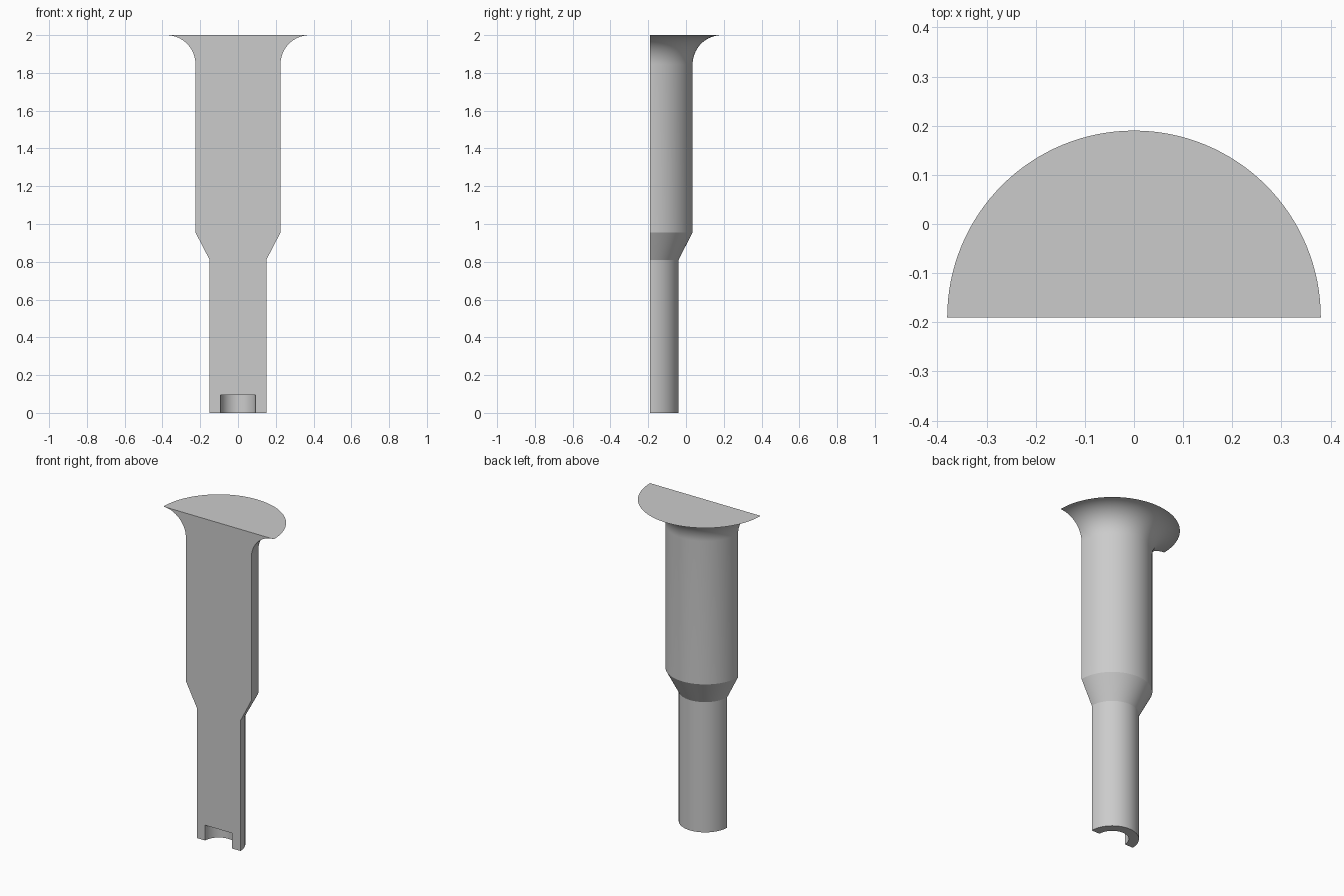
import bpy, bmesh, math
from mathutils import Vector

cube = bpy.data.objects.get("Cube")
if cube:
    bpy.data.objects.remove(cube, do_unlink=True)

AXIS_Y = -0.19
SEGMENTS = 64

# Grey material
grey = bpy.data.materials.new("plain grey")
grey.use_nodes = True
color = (0.6, 0.6, 0.6, 1)
grey.diffuse_color = color
grey.node_tree.nodes["Principled BSDF"].inputs["Base Color"].default_value = color

# Profile as (radius, height): bore, stem, cone, barrel, flare, flat top
profile = [(0, 0.095), (0.093, 0.095), (0.093, 0), (0.15, 0), (0.15, 0.81), (0.225, 0.955)]
flare, steps = 0.155, 20
for i in range(steps + 1):
    a = math.pi / 2 * i / steps
    profile.append((0.38 - flare * math.cos(a), 2 - flare + flare * math.sin(a)))
profile.append((0, 2))

# Half turn of the profile around the upright axis
bm = bmesh.new()
verts = [bm.verts.new((r, AXIS_Y, z)) for r, z in profile]
edges = [bm.edges.new(pair) for pair in zip(verts, verts[1:])]
bmesh.ops.spin(bm, geom=verts + edges, cent=Vector((0, AXIS_Y, 0)),
               axis=Vector((0, 0, 1)), angle=math.pi, steps=SEGMENTS)
bmesh.ops.remove_doubles(bm, verts=bm.verts[:], dist=1e-5)

# Flat cut face at the front
rim = [e for e in bm.edges if e.is_boundary]
bmesh.ops.contextual_create(bm, geom=rim)
bmesh.ops.recalc_face_normals(bm, faces=bm.faces[:])

mesh = bpy.data.meshes.new("flared_half_stem")
bm.to_mesh(mesh)
bm.free()
mesh.materials.append(grey)
stem = bpy.data.objects.new("flared_half_stem", mesh)
bpy.context.collection.objects.link(stem)

# Smooth round surfaces, sharp rims
bpy.ops.object.select_all(action="DESELECT")
stem.select_set(True)
bpy.context.view_layer.objects.active = stem
bpy.ops.object.shade_smooth_by_angle(angle=math.radians(20))
